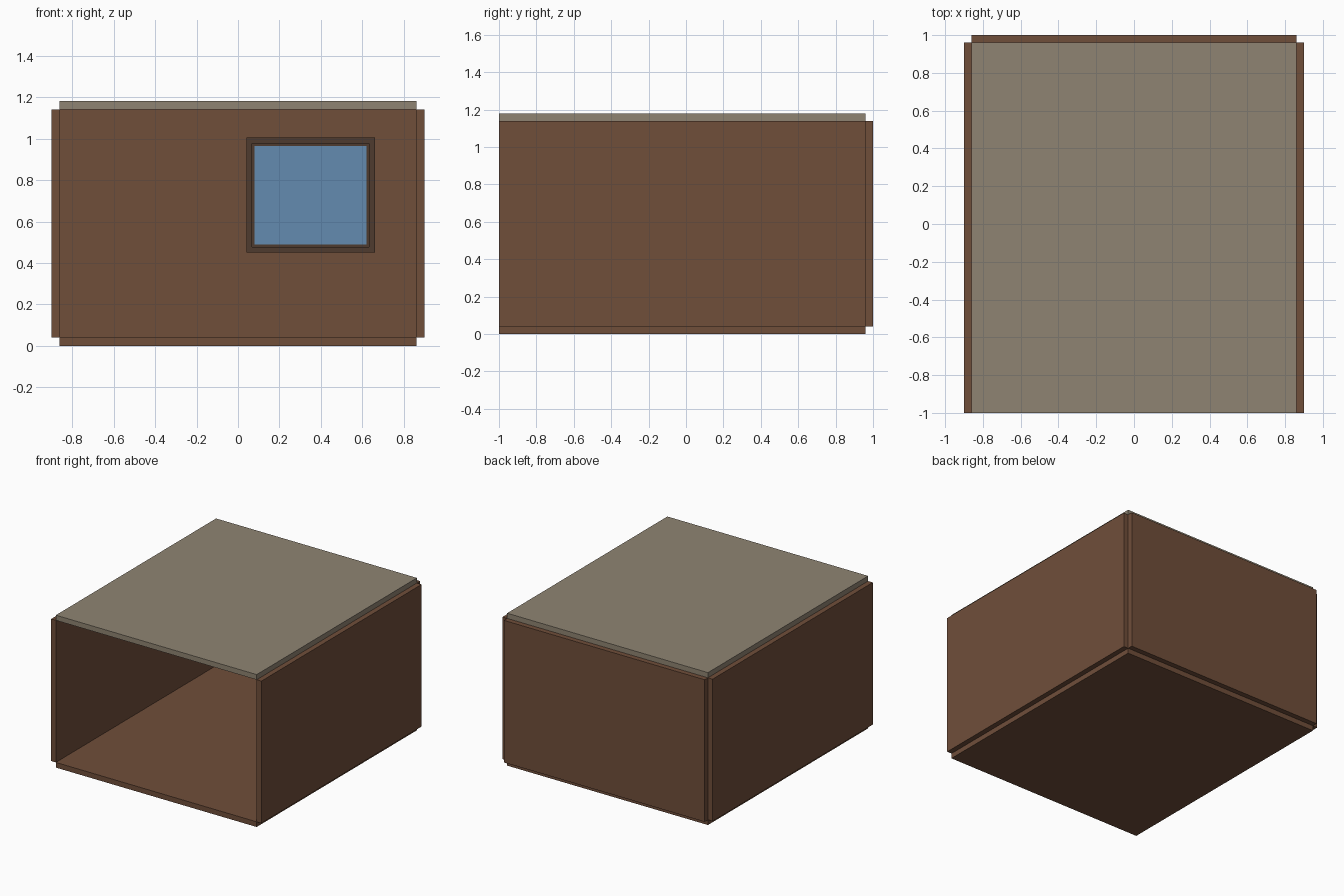
import bpy, bmesh

if "Cube" in bpy.data.objects:
    bpy.data.objects.remove(bpy.data.objects["Cube"])


def linear(c):
    c /= 255
    return c / 12.92 if c <= 0.04045 else ((c + 0.055) / 1.055) ** 2.4


def material(name, r, g, b):
    m = bpy.data.materials.new(name)
    m.diffuse_color = (linear(r), linear(g), linear(b), 1)
    m.use_nodes = True
    m.node_tree.nodes["Principled BSDF"].inputs["Base Color"].default_value = m.diffuse_color
    return m


BROWN = material("brown wood", 112, 78, 58)
TAUPE = material("taupe roof", 143, 132, 114)
DARK = material("dark frame", 78, 59, 46)
BLUE = material("window blue", 99, 139, 176)


def box(name, lo, hi, mat, front_inset=0, recess=0):
    """Box between two corners, optionally with an inset, recessed front (-y) face."""
    bm = bmesh.new()
    bmesh.ops.create_cube(bm, size=1)
    for v in bm.verts:
        v.co = [(a + b) / 2 + c * (b - a) for a, b, c in zip(lo, hi, v.co)]
    bm.normal_update()
    if front_inset:
        front = [f for f in bm.faces if f.normal.y < -0.9]
        bmesh.ops.inset_region(bm, faces=front, thickness=front_inset)
        # straight step back to the pane
        out = bmesh.ops.extrude_face_region(bm, geom=front)
        for v in [g for g in out["geom"] if isinstance(g, bmesh.types.BMVert)]:
            v.co.y += recess
        bmesh.ops.delete(bm, geom=[f for f in front if f.is_valid], context="FACES_ONLY")
        bmesh.ops.recalc_face_normals(bm, faces=bm.faces)
    mesh = bpy.data.meshes.new(name)
    bm.to_mesh(mesh)
    bm.free()
    mesh.materials.append(mat)
    obj = bpy.data.objects.new(name, mesh)
    bpy.context.collection.objects.link(obj)
    return obj


W, T = 0.86, 0.04            # half width of the room, panel thickness
FRONT, BACK = -1.0, 0.96     # room depth
LOW, HIGH = 0.04, 1.14       # wall bottom and top

# Floor and roof slabs
box("floor", (-W, FRONT, 0), (W, BACK, LOW), BROWN)
box("roof", (-W, FRONT, HIGH), (W, BACK, HIGH + T), TAUPE)

# Walls; the front stays open
for side, x in (("left", -W - T), ("right", W)):
    box(side + "_wall", (x, FRONT, LOW), (x + T, BACK, HIGH), BROWN)
box("back_wall", (-W, BACK, LOW), (W, BACK + T, HIGH), BROWN)

# Window on the inside of the back wall: frame with a recessed pane
box("window_frame", (0.04, BACK - 0.02, 0.45), (0.66, BACK, 1.005), DARK, 0.04, 0.012)
box("window_pane", (0.08, BACK - 0.014, 0.49), (0.62, BACK - 0.008, 0.965), BLUE)
